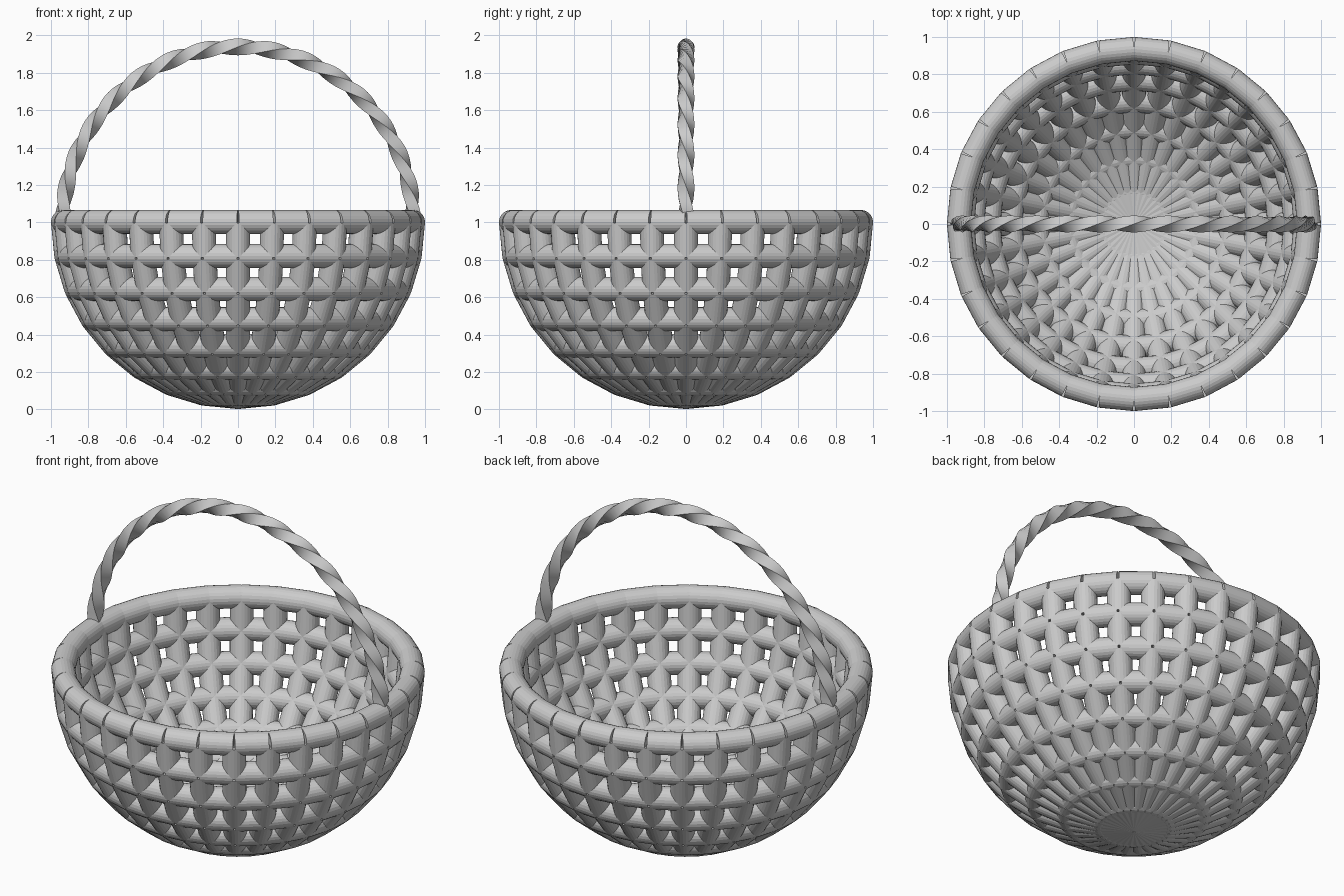
import bpy, bmesh, math
from mathutils import Vector, Matrix

cube = bpy.data.objects.get("Cube")
if cube:
    bpy.data.objects.remove(cube, do_unlink=True)

R, TUBE, ZC = 0.936, 0.064, 1.002     # bowl radius, cane radius, rim height
SEGS, RINGS, SIDES = 32, 8, 24
STEP = 2 * math.pi / SEGS

mat = bpy.data.materials.new("pale grey cane")
mat.use_nodes = True
mat.diffuse_color = (0.6, 0.6, 0.6, 1)
mat.node_tree.nodes["Principled BSDF"].inputs["Base Color"].default_value = (0.6, 0.6, 0.6, 1)


def finish(bm, name):
    bmesh.ops.recalc_face_normals(bm, faces=bm.faces)
    mesh = bpy.data.meshes.new(name)
    bm.to_mesh(mesh)
    bm.free()
    mesh.materials.append(mat)
    obj = bpy.data.objects.new(name, mesh)
    bpy.context.collection.objects.link(obj)
    return obj


def point(ring, seg):
    """Crossing of a hoop and a rib on the half sphere."""
    lat, lon = ring * STEP, seg * STEP
    return Vector((R * math.cos(lat) * math.cos(lon),
                   R * math.cos(lat) * math.sin(lon), ZC - R * math.sin(lat)))


def cane(bm, a, b):
    """Straight round stick between two crossings."""
    axis = b - a
    turn = axis.to_track_quat('Z', 'Y').to_matrix().to_4x4()
    bmesh.ops.create_cone(bm, cap_ends=True, segments=SIDES, radius1=TUBE, radius2=TUBE,
                          depth=axis.length, matrix=Matrix.Translation((a + b) / 2) @ turn)


# Rim, horizontal hoops and upright ribs, each from short straight canes
rim, hoops, ribs = bmesh.new(), bmesh.new(), bmesh.new()
for s in range(SEGS):
    for r in range(RINGS):
        cane(hoops if r else rim, point(r, s), point(r, s + 1))
        cane(ribs, point(r, s), point(r + 1, s))
finish(rim, "rim")
finish(hoops, "hoops")
finish(ribs, "ribs")

# Handle: square bar twisted along a half circle
COUNT, QUARTERS, HALF = 96, 16, 0.045
bm = bmesh.new()
loops = []
for i in range(COUNT + 1):
    t = math.pi * i / COUNT
    out = Vector((math.cos(t), 0, math.sin(t)))
    side = Vector((0, 1, 0))
    centre = out * R + Vector((0, 0, ZC))
    twist = -QUARTERS * math.pi / 2 * i / COUNT
    loops.append([bm.verts.new(centre + HALF * (out * math.cos(twist + k * math.pi / 2)
                                                + side * math.sin(twist + k * math.pi / 2)))
                  for k in range(4)])
for a, b in zip(loops, loops[1:]):
    for k in range(4):
        bm.faces.new((a[k], a[(k + 1) % 4], b[(k + 1) % 4], b[k]))
bm.faces.new(loops[0])
bm.faces.new(loops[-1])
handle = finish(bm, "twisted_handle")
bpy.context.view_layer.objects.active = handle
handle.select_set(True)
bpy.ops.object.shade_smooth_by_angle(angle=math.radians(40))
